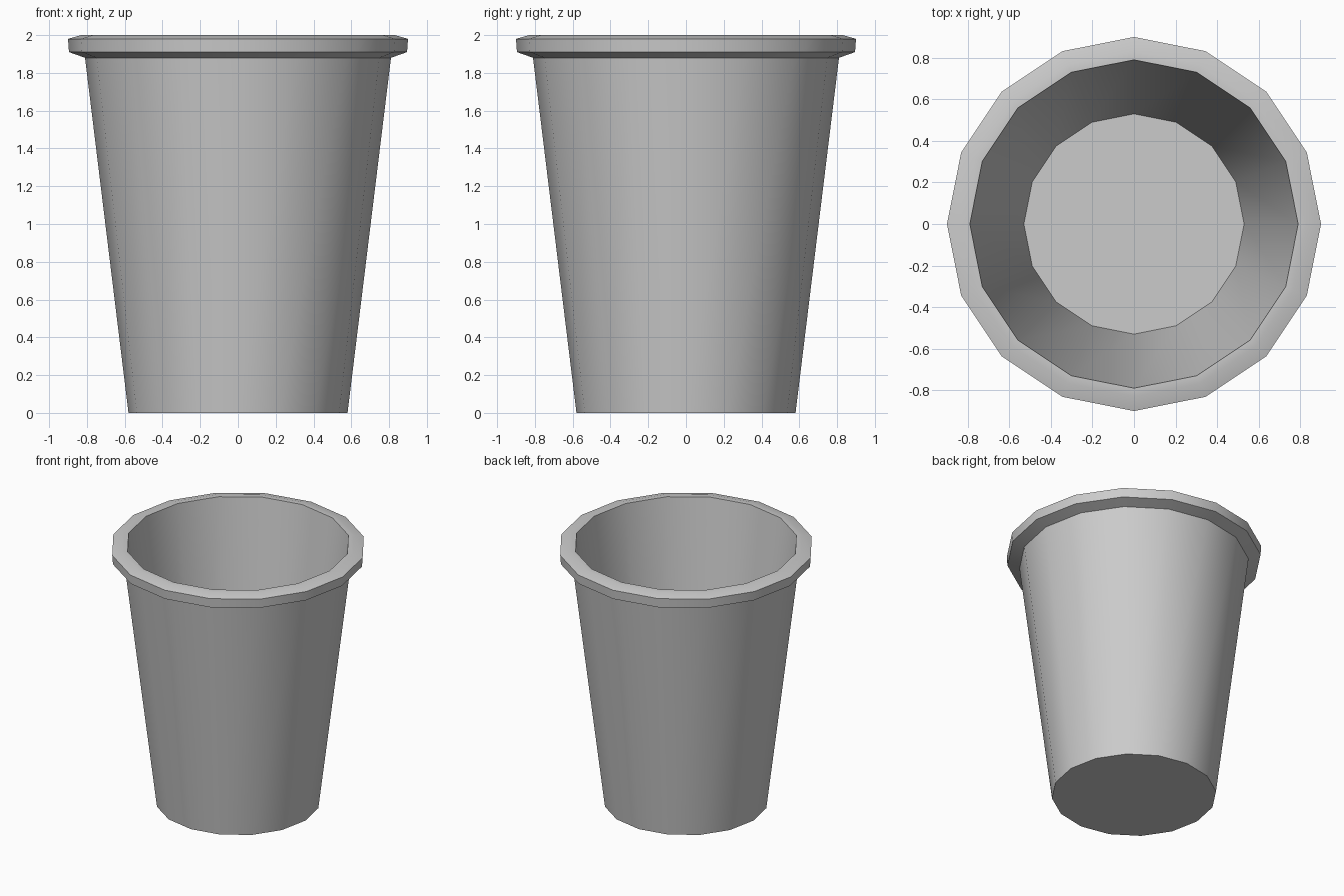
import bpy, bmesh, math

cube = bpy.data.objects.get("Cube")
if cube:
    bpy.data.objects.remove(cube, do_unlink=True)

SIDES = 16


def material(name, rgb):
    mat = bpy.data.materials.new(name)
    mat.use_nodes = True
    colour = (*rgb, 1)
    mat.diffuse_color = colour
    mat.node_tree.nodes["Principled BSDF"].inputs["Base Color"].default_value = colour
    return mat


def lathe(name, profile, mat):
    """Revolve a closed (radius, height) profile whose ends get flat caps."""
    bm = bmesh.new()
    rings = []
    for r, z in profile:
        angles = [math.tau * i / SIDES for i in range(SIDES)]
        rings.append([bm.verts.new((r * math.cos(a), r * math.sin(a), z)) for a in angles])
    for low, high in zip(rings, rings[1:]):
        for i in range(SIDES):
            j = (i + 1) % SIDES
            bm.faces.new((low[i], low[j], high[j], high[i]))
    bm.faces.new(rings[0][::-1])
    bm.faces.new(rings[-1])
    mesh = bpy.data.meshes.new(name)
    bm.to_mesh(mesh)
    bm.free()
    mesh.materials.append(mat)
    obj = bpy.data.objects.new(name, mesh)
    bpy.context.collection.objects.link(obj)
    bpy.ops.object.select_all(action="DESELECT")
    obj.select_set(True)
    bpy.context.view_layer.objects.active = obj
    bpy.ops.object.shade_smooth_by_angle(angle=math.radians(60))
    return obj


grey = material("light grey", (0.6, 0.6, 0.6))

# Underside, tapered outer wall, rolled rim, inner wall and floor
cup_profile = [
    (0.58, 0), (0.81, 1.88),
    (0.895, 1.91), (0.90, 1.98), (0.83, 2.0), (0.79, 2.0),
    (0.53, 0.04),
]
lathe("cup", cup_profile, grey)
